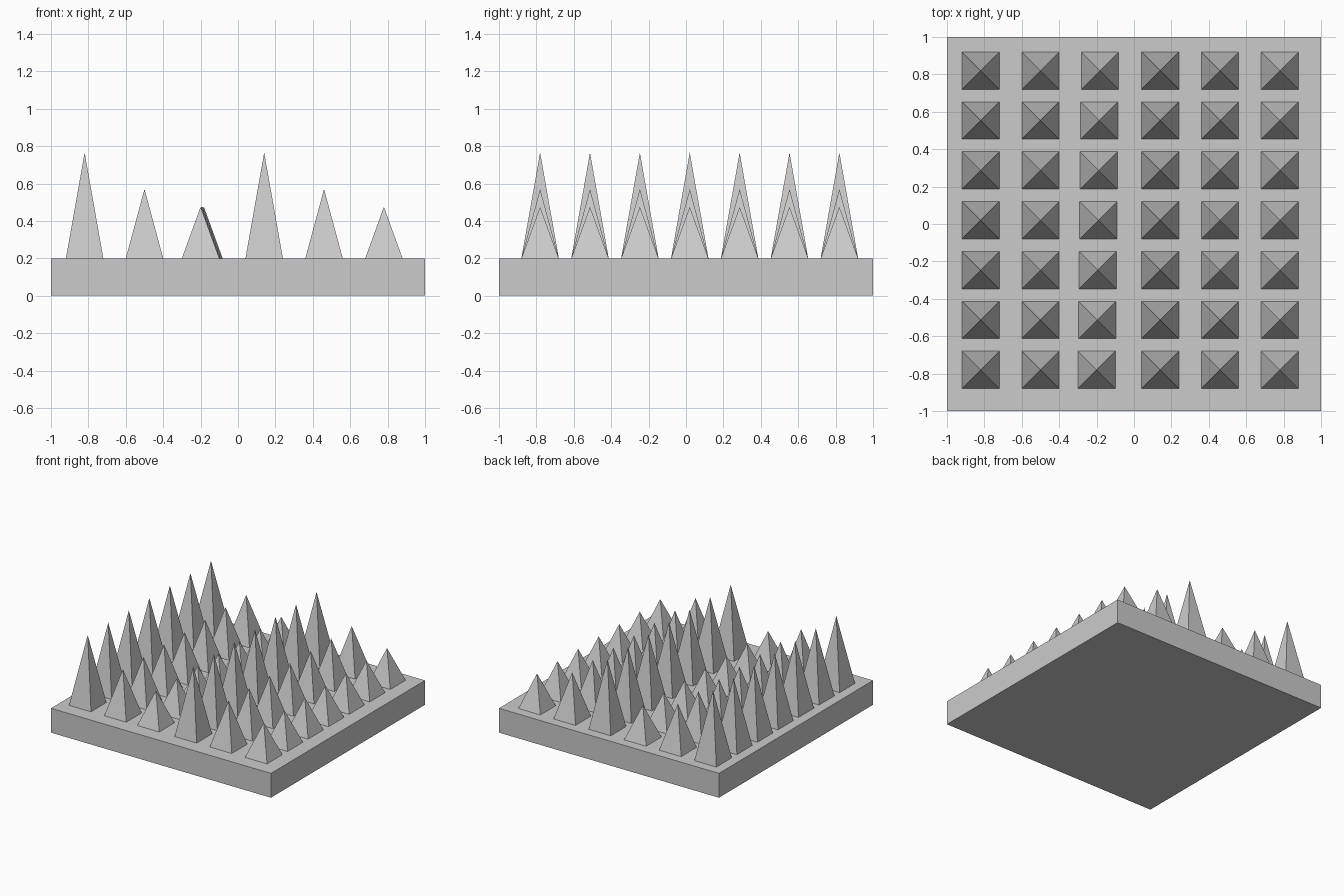
import bpy
import math

if "Cube" in bpy.data.objects:
    bpy.data.objects.remove(bpy.data.objects["Cube"], do_unlink=True)

grey = bpy.data.materials.new("light_grey")
grey.use_nodes = True
colour = (0.6, 0.6, 0.6, 1)
grey.diffuse_color = colour
grey.node_tree.nodes["Principled BSDF"].inputs["Base Color"].default_value = colour

BASE_TOP = 0.2
HALF_WIDTH = 0.1
ROWS = 7
ROW_STEP = 1.6 / (ROWS - 1)


def finish(name):
    obj = bpy.context.object
    obj.name = name
    obj.data.materials.append(grey)
    return obj


# Square slab
bpy.ops.mesh.primitive_cube_add(size=1, location=(0, 0, BASE_TOP / 2))
finish("base_slab").scale = (2, 2, BASE_TOP)


# Four-sided spike standing on the slab
def add_spike(name, x, y, height):
    bpy.ops.mesh.primitive_cone_add(
        vertices=4, radius1=HALF_WIDTH * math.sqrt(2), radius2=0, depth=height,
        location=(x, y, BASE_TOP + height / 2), rotation=(0, 0, math.pi / 4))
    finish(name)


# Columns of spikes: x at the front row, height, x drift towards the back
columns = [
    (-0.82, 0.565, 0),
    (-0.50, 0.37, 0),
    (-0.20, 0.275, 0.018),
    (0.14, 0.565, 0),
    (0.46, 0.37, 0),
    (0.78, 0.275, 0),
]
for c, (x, height, drift) in enumerate(columns, 1):
    for r in range(ROWS):
        add_spike(f"spike_column_{c}_row_{r + 1}",
                  x + drift * r / (ROWS - 1), -0.78 + r * ROW_STEP, height)
